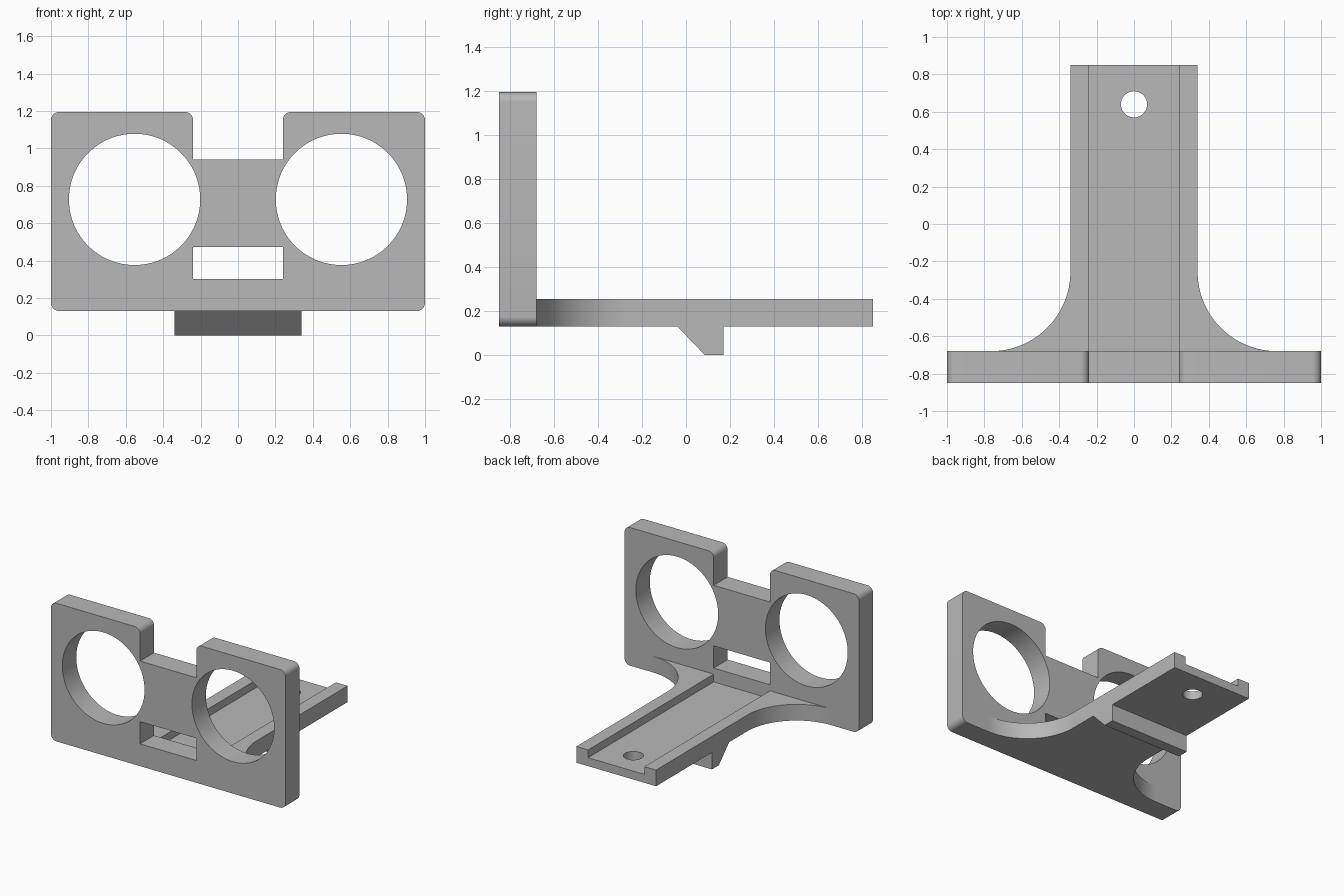
import bpy
import bmesh
from math import sin, cos, pi, radians
from mathutils import Matrix, Vector

cube = bpy.data.objects.get("Cube")
if cube:
    bpy.data.objects.remove(cube, do_unlink=True)

# Main dimensions
BACK, PLATE_FRONT, ARM_END = -0.68, -0.85, 0.85
BASE, ARM_TOP, FLOOR, TOP = 0.13, 0.255, 0.195, 1.195
CHANNEL, ARM = 0.24, 0.34

grey = bpy.data.materials.new("grey plastic")
grey.use_nodes = True
colour = (0.48, 0.48, 0.48, 1)
grey.diffuse_color = colour
grey.node_tree.nodes["Principled BSDF"].inputs["Base Color"].default_value = colour

# Axis maps: outline (u, v) and extrusion depth w to model space
XZ = Matrix(((1, 0, 0, 0), (0, 0, 1, 0), (0, 1, 0, 0), (0, 0, 0, 1)))
YZ = Matrix(((0, 0, 1, 0), (1, 0, 0, 0), (0, 1, 0, 0), (0, 0, 0, 1)))
XY = Matrix.Identity(4)


def arc(cx, cy, r, start, end, steps):
    """Points along an arc, angles in degrees."""
    angles = [radians(start + (end - start) * i / steps) for i in range(steps + 1)]
    return [(cx + r * cos(a), cy + r * sin(a)) for a in angles]


def circle(cx, cy, r, steps):
    return arc(cx, cy, r, 0, 360, steps)[:-1]


def box(x0, x1, y0, y1):
    return [(x0, y0), (x1, y0), (x1, y1), (x0, y1)]


def extrude(name, loops, low, high, axes):
    """Solid from an outline followed by any hole outlines."""
    bm = bmesh.new()
    for loop in loops:
        verts = [bm.verts.new((u, v, low)) for u, v in loop]
        for a, b in zip(verts, verts[1:] + verts[:1]):
            bm.edges.new((a, b))
    bmesh.ops.triangle_fill(bm, edges=bm.edges[:], use_beauty=True,
                            use_dissolve=False, normal=(0, 0, 1))
    result = bmesh.ops.extrude_face_region(bm, geom=bm.faces[:])
    moved = [g for g in result["geom"] if isinstance(g, bmesh.types.BMVert)]
    bmesh.ops.translate(bm, verts=moved, vec=Vector((0, 0, high - low)))
    bm.transform(axes)
    bmesh.ops.recalc_face_normals(bm, faces=bm.faces[:])
    mesh = bpy.data.meshes.new(name)
    bm.to_mesh(mesh)
    bm.free()
    mesh.shade_smooth()
    mesh.set_sharp_from_angle(angle=radians(30))
    mesh.materials.append(grey)
    obj = bpy.data.objects.new(name, mesh)
    bpy.context.collection.objects.link(obj)
    return obj


# Upright plate: rounded corners, top notch, two round openings and a slot
R = 0.045
NOTCH = 0.94
right_half = (arc(1 - R, BASE + R, R, -90, 0, 8)
              + arc(1 - R, TOP - R, R, 0, 90, 8)
              + arc(CHANNEL + R, TOP - R, R, 90, 180, 8)
              + [(CHANNEL, NOTCH)])
outline = right_half + [(-x, z) for x, z in reversed(right_half)]
openings = [circle(s * 0.553, 0.727, 0.351, 96) for s in (-1, 1)]
slot = box(-CHANNEL, CHANNEL, 0.302, 0.473)
extrude("upright_plate", [outline, slot] + openings, PLATE_FRONT, BACK, XZ)

# Arm: channel floor with a screw hole
extrude("channel_floor",
        [box(-CHANNEL, CHANNEL, BACK, ARM_END), circle(0, 0.64, 0.07, 48)],
        BASE, FLOOR, XY)

# Arm: side rails flaring into the plate
F = 0.425
rail = ([(CHANNEL, ARM_END), (CHANNEL, BACK)]
        + arc(ARM + F, BACK + F, F, 270, 180, 32) + [(ARM, ARM_END)])
for side, s in (("left", 1), ("right", -1)):
    extrude(side + "_rail", [[(s * x, y) for x, y in rail]], BASE, ARM_TOP, XY)

# Wedge-shaped catch under the arm
catch = [(-0.04, BASE), (0.085, 0), (0.17, 0), (0.17, BASE)]
extrude("catch", [catch], -ARM, ARM, YZ)
